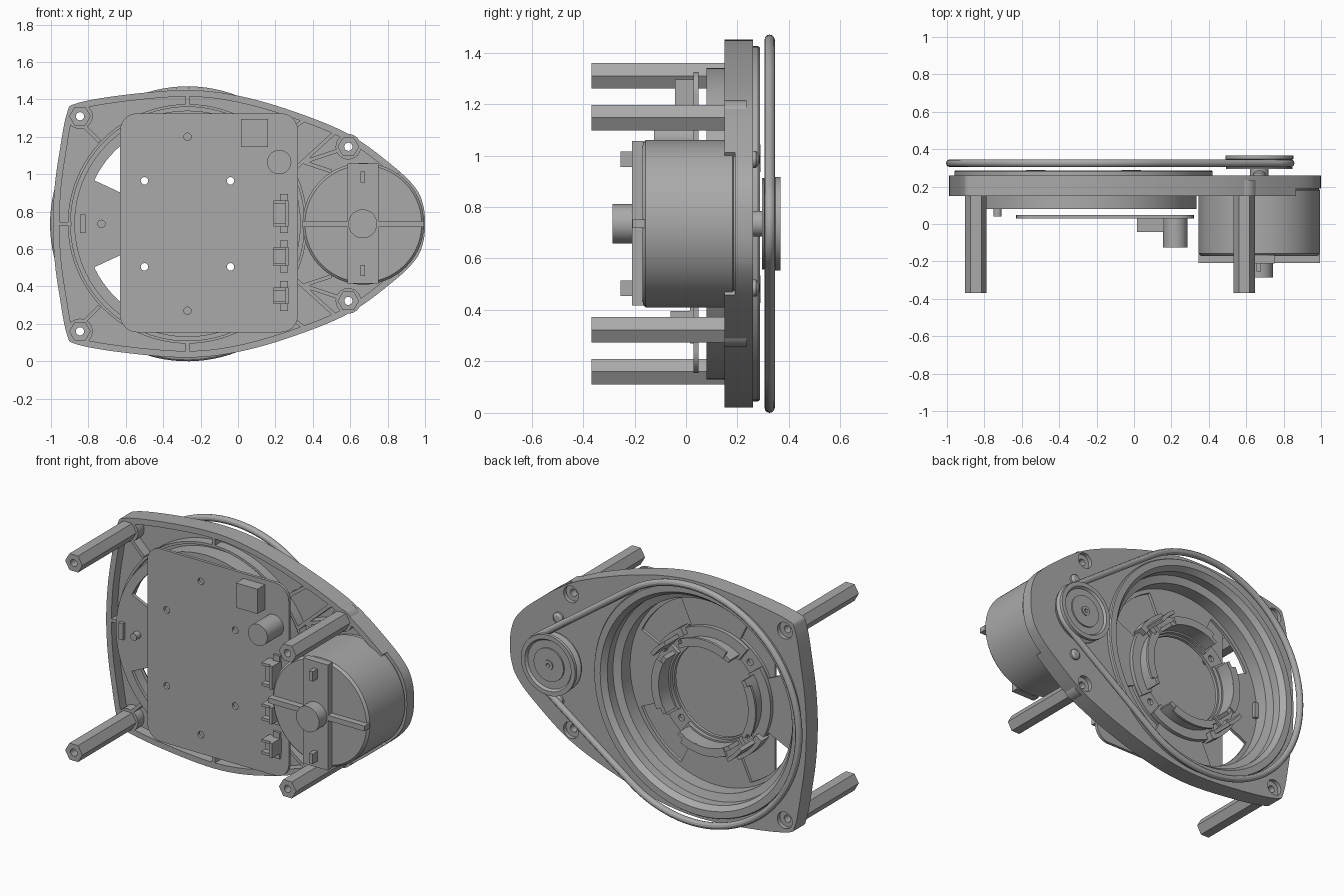
import bpy, bmesh
from math import sin, cos, pi, radians, acos, hypot
from mathutils import Matrix, Vector

if "Cube" in bpy.data.objects:
    bpy.data.objects.remove(bpy.data.objects["Cube"])

CZ = 0.735            # height of the symmetry line
RING_X, MOTOR_X = -0.27, 0.67

grey = bpy.data.materials.new("mid_grey")
grey.use_nodes = True
grey.diffuse_color = (0.4, 0.4, 0.4, 1)
grey.node_tree.nodes["Principled BSDF"].inputs["Base Color"].default_value = (0.4, 0.4, 0.4, 1)


def finish(name, bm):
    """Turn a bmesh into a shaded object; its z is measured from the symmetry line."""
    bmesh.ops.remove_doubles(bm, verts=bm.verts, dist=1e-5)
    bmesh.ops.recalc_face_normals(bm, faces=bm.faces)
    bm.transform(Matrix.Translation((0, 0, CZ)))
    mesh = bpy.data.meshes.new(name)
    bm.to_mesh(mesh)
    bm.free()
    mesh.materials.clear()
    mesh.materials.append(grey)
    mesh.shade_smooth()
    mesh.set_sharp_from_angle(angle=radians(30))
    obj = bpy.data.objects.new(name, mesh)
    bpy.context.collection.objects.link(obj)
    return obj


def curve_solid(name, loops, dims, extrude=0, bevel=0, y=0):
    """Closed polylines in x,z made solid, either filled and extruded or as a tube."""
    cu = bpy.data.curves.new(name + "_path", 'CURVE')
    cu.dimensions = dims
    cu.fill_mode = 'BOTH' if dims == '2D' else 'FULL'
    cu.extrude, cu.bevel_depth, cu.bevel_resolution = extrude, bevel, 4
    for pts in loops:
        sp = cu.splines.new('POLY')
        sp.points.add(len(pts) - 1)
        for p, (x, z) in zip(sp.points, pts):
            p.co = (x, z, 0, 1)
        sp.use_cyclic_u = True
    tmp = bpy.data.objects.new(name + "_path", cu)
    bpy.context.collection.objects.link(tmp)
    mesh = bpy.data.meshes.new_from_object(tmp.evaluated_get(bpy.context.evaluated_depsgraph_get()))
    bm = bmesh.new()
    bm.from_mesh(mesh)
    bpy.data.objects.remove(tmp)
    bpy.data.curves.remove(cu)
    bpy.data.meshes.remove(mesh)
    bm.transform(Matrix.Translation((0, y, 0)) @ Matrix.Rotation(pi / 2, 4, 'X'))
    return finish(name, bm)


def plate(name, loops, y0, y1):
    return curve_solid(name, loops, '2D', extrude=(y1 - y0) / 2, y=(y0 + y1) / 2)


def lathe(name, x, z, profile, n=72):
    """Closed (radius, y) profile spun about an axis along y."""
    bm = bmesh.new()
    rings = [[bm.verts.new((x + r * cos(2 * pi * i / n), y, z + r * sin(2 * pi * i / n)))
              for r, y in profile] for i in range(n)]
    m = len(profile)
    for i in range(n):
        a, b = rings[i], rings[(i + 1) % n]
        for j in range(m):
            k = (j + 1) % m
            if profile[j][0] + profile[k][0] > 0:
                bm.faces.new((a[j], a[k], b[k], b[j]))
    return finish(name, bm)


def arc(x, z, r, a0, a1, n=16):
    return [(x + r * cos(radians(a0 + (a1 - a0) * i / n)),
             z + r * sin(radians(a0 + (a1 - a0) * i / n))) for i in range(n + 1)]


def circle(x, z, r, n=32):
    return arc(x, z, r, 0, 360, n)[:-1]


def sector(r0, r1, mid, half):
    return arc(RING_X, 0, r0, mid - half, mid + half) + arc(RING_X, 0, r1, mid + half, mid - half)


def rect(x0, x1, z0, z1):
    return [(x0, z0), (x1, z0), (x1, z1), (x0, z1)]


def disc(name, x, z, r, y0, y1):
    return lathe(name, x, z, [(0, y0), (r, y0), (r, y1), (0, y1)], 32)


def rib(x0, z0, x1, z1, w=0.01):
    l = hypot(x1 - x0, z1 - z0)
    nx, nz = -(z1 - z0) / l * w, (x1 - x0) / l * w
    plate("housing_rib", [[(x0 + nx, z0 + nz), (x0 - nx, z0 - nz),
                           (x1 - nx, z1 - nz), (x1 + nx, z1 + nz)]], 0.15, 0.215)


# Housing outline: smooth closed curve mirrored about the symmetry line
half = [(0.99, 0.1), (0.95, 0.19), (0.84, 0.3), (0.6, 0.475), (0.3, 0.6), (0, 0.685), (-0.27, 0.715),
        (-0.6, 0.69), (-0.86, 0.645), (-0.915, 0.59), (-0.955, 0.38), (-0.98, 0.2)]
keys = [(1.0, 0)] + half + [(-0.99, 0)] + [(x, -z) for x, z in reversed(half)]
outline = []
for i in range(len(keys)):
    p0, p1, p2, p3 = (Vector(keys[(i + d) % len(keys)]) for d in (-1, 0, 1, 2))
    for s in range(6):
        t = s / 6
        v = p1 + 0.5 * t * (p2 - p0 + t * (2 * p0 - 5 * p1 + 4 * p2 - p3 + t * (3 * (p1 - p2) + p3 - p0)))
        outline.append((v.x, v.y))
inner = []
for i, (x, z) in enumerate(outline):
    d = Vector(outline[(i + 1) % len(outline)]) - Vector(outline[i - 1])
    d.normalize()
    inner.append((x - d.y * 0.035, z + d.x * 0.035))

mounts = [(x, s * z) for x, z in ((-0.845, 0.575), (0.59, 0.412)) for s in (1, -1)]

# Housing: back plate, rim, and a front rim left open around the motor
plate("housing_back", [outline, circle(RING_X, 0, 0.63, 96)] + [circle(x, z, 0.05) for x, z in mounts], 0.21, 0.26)
plate("housing_rim", [outline, inner], 0.19, 0.21)
keep = [i for i, (x, z) in enumerate(outline) if x < 0.5 or abs(z) > 0.27]
plate("housing_front_rim", [[outline[i] for i in keep] + [inner[i] for i in reversed(keep)]], 0.15, 0.19)

# Round basket with stepped wall and raised back lip
lathe("basket_wall", RING_X, 0, [(0.69, 0.255), (0.69, 0.28), (0.685, 0.287), (0.645, 0.287), (0.62, 0.255),
      (0.62, 0.2), (0.575, 0.185), (0.575, 0.1), (0.55, 0.1), (0.55, 0.08), (0.605, 0.08), (0.605, 0.18),
      (0.625, 0.18), (0.625, 0.15), (0.64, 0.15), (0.64, 0.255)], 96)
pcb_holes = [circle(RING_X + a * 0.23, b * 0.23, 0.02, 16) for a in (1, -1) for b in (1, -1)]
plate("basket_floor", [circle(RING_X, 0, 0.56, 96), circle(RING_X, 0, 0.28, 64)] + pcb_holes +
      [sector(0.39, 0.55, a, 20) for a in (45, 135, 225, 315)], 0.08, 0.1)

# Hub: four wall segments with feet and lips, and two clips
for a in (0, 90, 180, 270):
    plate("hub_foot", [sector(0.29, 0.385, a, 36)], 0.1, 0.125)
    plate("hub_wall", [sector(0.3, 0.325, a, 33)], 0.12, 0.215)
    plate("hub_lip", [sector(0.3, 0.35, a, 26)], 0.205, 0.22)
for a in (45, 225):
    plate("hub_clip", [sector(0.352, 0.375, a, 10)], 0.09, 0.29)
    plate("hub_clip_base", [sector(0.352, 0.4, a, 16)], 0.09, 0.16)

# Left spoke peg and catch
disc("spoke_peg", -0.73, 0, 0.022, 0.04, 0.09)
plate("spoke_catch", [rect(-0.845, -0.815, -0.05, 0.05)], 0.06, 0.12)

# Ribs in the hollow front of the housing
rib(-0.96, 0, -0.89, 0)
for s in (1, -1):
    rib(RING_X, s * 0.63, RING_X, s * 0.69)
    rib(-0.82, s * 0.52, -0.74, s * 0.44)
    rib(0.3, s * 0.29, 0.52, s * 0.49)
    rib(0.35, s * 0.33, 0.53, s * 0.39)
    rib(0.2, s * 0.44, 0.36, s * 0.56)
    rib(0.35, s * 0.33, 0.5, s * 0.28)

# Screw bosses and hexagonal standoffs
for x, z in mounts:
    plate("screw_boss", [circle(x, z, 0.068), circle(x, z, 0.022, 16)], 0.15, 0.235)
    plate("hex_standoff", [circle(x, z, 0.0577, 6), circle(x, z, 0.022, 16)], -0.368, 0.15)

# Circuit board with its components
corner = 0.09
board = []
for cx, cz, a in ((0.23, 0.5, 0), (-0.54, 0.5, 90), (-0.54, -0.49, 180), (0.23, -0.49, 270)):
    board += arc(cx, cz, corner, a, a + 90, 8)
plate("circuit_board", [board] + pcb_holes + [circle(RING_X, s * 0.465, 0.02, 16) for s in (1, -1)], 0.03, 0.048)
plate("square_component", [rect(0.015, 0.16, 0.41, 0.56)], -0.042, 0.03)
disc("round_component", 0.22, 0.33, 0.065, -0.125, 0.03)
for z, h in ((0.055, 0.07), (-0.175, 0.05), (-0.385, 0.045)):
    plate("connector_base", [rect(0.19, 0.27, z - h, z + h)], -0.01, 0.03)
    plate("connector_back", [rect(0.25, 0.27, z - h, z + h)], -0.06, 0.0)
    plate("connector_tab", [rect(0.225, 0.268, z - h - 0.035, z + h + 0.035)], 0.015, 0.03)
    for s in (1, -1):
        e = z + s * (h - 0.008)
        plate("connector_side", [rect(0.19, 0.27, e - 0.008, e + 0.008)], -0.045, 0.0)

# Motor with cross bracket and bearing boss
lathe("motor_body", MOTOR_X, 0, [(0, -0.17), (0.312, -0.17), (0.325, -0.157), (0.325, 0.18),
                                 (0.318, 0.185), (0.318, 0.215), (0, 0.215)], 96)
plate("motor_bracket", [rect(0.585, 0.75, -0.318, 0.322)], -0.21, -0.165)
plate("motor_bracket_rib", [rect(0.346, 0.994, -0.016, 0.016)], -0.208, -0.16)
disc("motor_boss", MOTOR_X - 0.003, 0, 0.077, -0.285, -0.2)
for s in (1, -1):
    plate("motor_terminal", [rect(0.655, 0.68, s * 0.25 - 0.03, s * 0.25 + 0.03)], -0.255, -0.2)
    lathe("motor_screw", MOTOR_X, s * 0.25, [(0, 0.25), (0.033, 0.25), (0.033, 0.272), (0.02, 0.284), (0, 0.287)], 24)

# Grooved pulley and drive belt
lathe("pulley", MOTOR_X, 0, [(0, 0.25), (0.05, 0.25), (0.05, 0.295), (0.178, 0.295), (0.178, 0.303),
      (0.148, 0.318), (0.148, 0.332), (0.182, 0.347), (0.182, 0.367), (0.155, 0.367), (0.145, 0.352),
      (0.1, 0.352), (0.1, 0.361), (0.03, 0.361), (0.03, 0.367), (0.012, 0.367), (0.012, 0.35), (0, 0.35)])
R, r = 0.715, 0.168
t = acos((R - r) / (MOTOR_X - RING_X)) * 180 / pi
belt = arc(RING_X, 0, R, t, 360 - t, 72) + arc(MOTOR_X, 0, r, -t, t, 24)
curve_solid("drive_belt", [belt], '3D', bevel=0.02, y=0.325)
